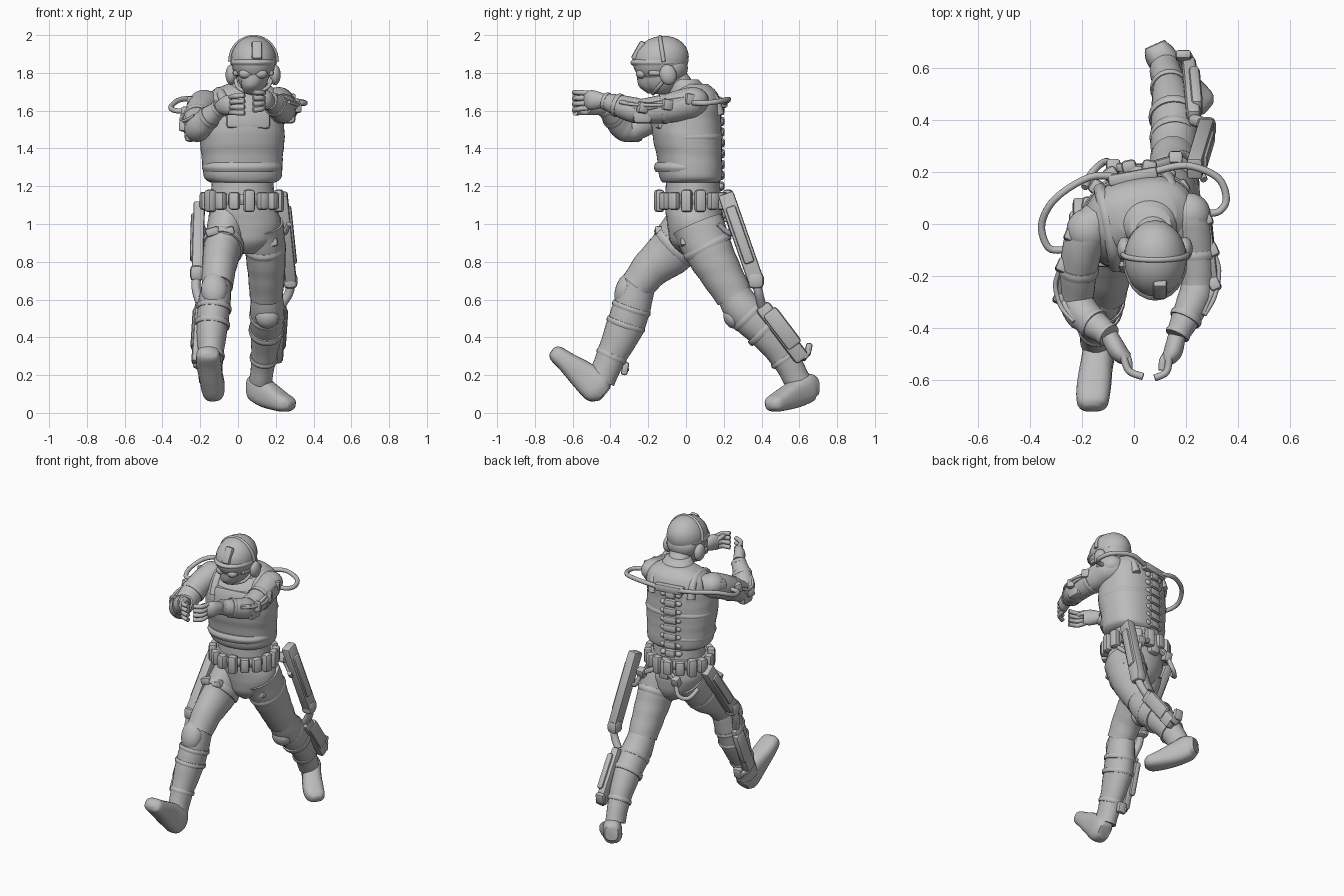
import bpy, bmesh, math
from mathutils import Vector as V, Matrix

cube = bpy.data.objects.get("Cube")
if cube:
    bpy.data.objects.remove(cube, do_unlink=True)

grey = bpy.data.materials.new("plain grey")
grey.use_nodes = True
grey.diffuse_color = (.5, .5, .5, 1)
grey.node_tree.nodes["Principled BSDF"].inputs["Base Color"].default_value = (.5, .5, .5, 1)


def finish(name, bm, angle=40):
    bmesh.ops.recalc_face_normals(bm, faces=bm.faces)
    mesh = bpy.data.meshes.new(name)
    bm.to_mesh(mesh)
    bm.free()
    mesh.materials.append(grey)
    ob = bpy.data.objects.new(name, mesh)
    bpy.context.collection.objects.link(ob)
    bpy.ops.object.select_all(action='DESELECT')
    ob.select_set(True)
    bpy.context.view_layer.objects.active = ob
    bpy.ops.object.shade_smooth_by_angle(angle=math.radians(angle))


def spline(points, steps):
    """Catmull-Rom interpolation of tuples of any length."""
    pts = [V(p) for p in points]
    out = []
    for i in range(len(pts) - 1):
        a, b = pts[max(i - 1, 0)], pts[i]
        c, d = pts[i + 1], pts[min(i + 2, len(pts) - 1)]
        for k in range(steps):
            t = k / steps
            out.append(b + (c - a) * (t / 2) + (a * 2 - b * 5 + c * 4 - d) * (t * t / 2)
                       + (b * 3 - a - c * 3 + d) * (t ** 3 / 2))
    return out + [pts[-1]]


def loft(name, stations, ref=None, power=1.0, sides=24, steps=5, wrinkle=0, yaw=0):
    """Skin rings (x, y, z, side radius, depth radius); level rings turned by yaw when ref is None."""
    rows = spline(stations, steps)
    bm = bmesh.new()
    rings = []
    for i, row in enumerate(rows):
        c = V(row[:3])
        if ref is None:
            side = V((math.cos(yaw), math.sin(yaw), 0))
            deep = V((-side.y, side.x, 0))
        else:
            t = (V(rows[min(i + 1, len(rows) - 1)][:3]) - V(rows[max(i - 1, 0)][:3])).normalized()
            deep = t.cross(V(ref)).normalized()
            side = deep.cross(t)
        ring = []
        for k in range(sides):
            a = math.tau * k / sides
            ca, sa = math.cos(a), math.sin(a)
            fold = 1 + wrinkle * math.sin(i * 1.7 + 2 * math.sin(a))
            ring.append(bm.verts.new(c + fold * (
                side * row[3] * math.copysign(abs(ca) ** power, ca)
                + deep * row[4] * math.copysign(abs(sa) ** power, sa))))
        rings.append(ring)
    for r, s in zip(rings, rings[1:]):
        for k in range(sides):
            j = (k + 1) % sides
            bm.faces.new((r[k], r[j], s[j], s[k]))
    bm.faces.new(rings[0])
    bm.faces.new(rings[-1])
    finish(name, bm, 50)


def tube(name, points, r):
    loft(name, [(*p, r, r) for p in points], (.3, .2, .93), sides=10)


def ball(name, centre, size, tilt=0):
    bm = bmesh.new()
    m = Matrix.Translation(centre) @ Matrix.Rotation(tilt, 4, 'X') @ Matrix.Diagonal((*size, 1))
    bmesh.ops.create_uvsphere(bm, u_segments=24, v_segments=14, radius=1, matrix=m)
    finish(name, bm, 60)


def bar(name, a, b, w, d, ref=(1, 0, 0), bevel=.012):
    """Bevelled box from a to b; w is measured along ref."""
    a, b = V(a), V(b)
    t = (b - a).normalized()
    deep = t.cross(V(ref)).normalized()
    side = deep.cross(t)
    m = Matrix((side * w, deep * d, b - a)).transposed().to_4x4()
    bm = bmesh.new()
    bmesh.ops.create_cube(bm, size=1, matrix=Matrix.Translation((a + b) / 2) @ m)
    bmesh.ops.bevel(bm, geom=bm.edges[:], offset=bevel, segments=2, affect='EDGES', profile=.5)
    finish(name, bm)


def band(name, a, b, rx, ry, ref=(1, 0, 0)):
    """Short strap around a limb between a and b."""
    mid = (V(a) + V(b)) / 2
    loft(name, [(*a, rx * .96, ry * .96), (*mid, rx, ry), (*b, rx * .96, ry * .96)], ref)


# Body core, the chest turned a little to its right
turn = .18
across = (math.cos(turn), math.sin(turn), 0)
loft("hips", [(.05, .05, .84, .04, .07), (.05, .05, .9, .14, .13), (.04, .05, 1, .19, .15),
              (.025, .04, 1.1, .175, .15), (.025, .035, 1.26, .16, .14)], wrinkle=.006)
loft("vest", [(.025, .025, 1.22, .17, .145), (.025, .025, 1.25, .205, .162), (.022, .018, 1.36, .215, .168),
              (.022, .008, 1.45, .224, .178), (.022, .005, 1.55, .22, .176),
              (.03, .022, 1.64, .21, .158), (.035, .035, 1.7, .178, .122), (.05, .035, 1.74, .11, .08)],
     power=.85, sides=40, wrinkle=.004, yaw=turn)
for z, r in ((1.3, .212), (1.46, .226)):
    loft("vest_fold", [(.022, .012, z - .025, r - .01, .168), (.022, .012, z, r, .178),
                       (.022, .012, z + .025, r - .01, .168)], power=.85, sides=40, yaw=turn)
bar("chest_panel", (.052, -.15, 1.5), (.05, -.125, 1.63), .24, .055, across, .025)
bar("back_panel", (-.005, .14, 1.26), (-.005, .135, 1.66), .22, .07, across, .03)
for x in (-.1, .16):
    dy = (x - .03) * turn
    tube("shoulder_strap", [(x + .03, dy - .14, 1.57), (x + .02, dy - .08, 1.665), (x, dy + .03, 1.7),
                            (x - .02, dy + .12, 1.67), (x - .03, dy + .155, 1.58)], .026)
loft("neck", [(.055, .02, 1.68, .085, .08), (.07, -.03, 1.75, .07, .07), (.08, -.08, 1.82, .07, .07)])
loft("collar", [(.055, .01, 1.7, .12, .105), (.06, 0, 1.74, .1, .09), (.065, -.01, 1.765, .08, .075)])

# Belt and pouches
loft("belt", [(.02, .04, 1.1, .185, .165), (.02, .04, 1.13, .195, .175), (.02, .04, 1.16, .185, .165)])
for k in range(16):
    a = math.tau * (k + .5) / 16
    x, y = .02 + .2 * math.cos(a), .04 + .185 * math.sin(a)
    tall = .05 + .012 * (k % 3 == 0)
    bar("belt_pouch", (x, y, 1.125 - tall), (x, y, 1.12 + tall), .058, .05, (-math.sin(a), math.cos(a), 0), .016)

# Head, helmet and headset
ball("head", (.08, -.13, 1.81), (.088, .115, .125), -.2)
ball("helmet", (.082, -.133, 1.87), (.12, .15, .124), .3)
ball("helmet_nape", (.08, -.08, 1.825), (.105, .09, .085), .2)
loft("helmet_rim", [(.082, -.143, 1.84, .116, .142), (.082, -.143, 1.855, .123, .152), (.082, -.138, 1.87, .116, .144)])
tube("helmet_ridge", [(.082 + .124 * math.cos(a), -.118 - .02 * math.sin(a), 1.86 + .13 * math.sin(a))
                      for a in [math.pi * k / 8 for k in range(9)]], .011)
bar("helmet_mount", (.1, -.278, 1.87), (.1, -.225, 1.965), .055, .035)
loft("face_mask", [(.06, -.17, 1.69, .025, .03), (.07, -.2, 1.73, .05, .05), (.08, -.205, 1.79, .065, .055)])
bar("goggle_strap", (-.028, -.13, 1.8), (.19, -.13, 1.8), .03, .14, (0, 0, 1))
for s in (-1, 1):
    ball("goggle_lens", (.08 + s * .04, -.235, 1.795), (.036, .03, .026))
    ball("ear_cup", (.08 + s * .116, -.095, 1.79), (.03, .045, .055), .2)
    tube("chin_strap", [(.083 + s * .1, -.1, 1.78), (.078 + s * .075, -.15, 1.72), (.072, -.175, 1.69)], .01)

# Legs: hip, knee, ankle paths with side and depth radii
thigh_r = [(-.055, .03, 1.0, .105, .14), (-.085, -.075, .86, .1, .128), (-.1, -.18, .77, .09, .105),
           (-.11, -.26, .67, .083, .09)]
shin_r = [(-.11, -.245, .7, .076, .085), (-.125, -.28, .58, .085, .098), (-.138, -.325, .45, .083, .1),
          (-.145, -.4, .29, .066, .078), (-.145, -.45, .17, .062, .074)]
thigh_l = [(.13, .06, 1.0, .11, .14), (.145, .12, .86, .108, .127), (.15, .185, .74, .098, .112),
           (.15, .255, .62, .088, .098)]
shin_l = [(.15, .235, .65, .082, .085), (.155, .31, .54, .091, .1), (.15, .43, .42, .083, .093),
          (.135, .53, .28, .065, .074), (.12, .59, .17, .06, .07)]
foot_r = [(-.125, -.43, .1, .04, .045), (-.13, -.465, .13, .06, .085), (-.143, -.54, .195, .062, .078),
          (-.155, -.63, .268, .066, .055), (-.16, -.69, .315, .058, .043), (-.16, -.71, .33, .03, .02)]
foot_l = [(.08, .69, .14, .042, .048), (.1, .65, .135, .058, .075), (.15, .58, .1, .06, .072),
          (.22, .5, .062, .064, .053), (.265, .462, .046, .056, .04), (.285, .445, .04, .03, .02)]
X = (1, 0, 0)
for side, thigh, shin, foot in (("right", thigh_r, shin_r, foot_r), ("left", thigh_l, shin_l, foot_l)):
    s = -1 if side == "right" else 1
    loft(side + "_thigh", thigh, X, wrinkle=.012)
    loft(side + "_shin", shin, X, wrinkle=.012)
    loft(side + "_boot", foot, X if s < 0 else (.7, .7, 0), power=.75)
    knee, calf, ankle = V(shin[1][:3]), V(shin[2][:3]), V(shin[3][:3])
    hip, low = V(thigh[1][:3]), V(thigh[2][:3])
    ball(side + "_knee_pad", knee + V((0, -.046 - s * .008, .075)), (.07, .055, .095), .35 * s)
    ball(side + "_lower_knee_pad", knee + V((0, -.055 - s * .01, -.035)), (.062, .045, .06), .35 * s)
    for u in (.1, .75):
        p = knee.lerp(calf, u)
        band(side + "_shin_strap", p, p + (calf - knee) * .2, .095, .107)
    band(side + "_ankle_strap", ankle, ankle.lerp(calf, .15), .075, .085)
    # Thigh harness with front pouches
    p = V(thigh[0][:3]).lerp(hip, .75)
    band(side + "_thigh_strap", p, p.lerp(low, .22), .113, .138)
    for dx in (-.05, .03):
        q = hip + V((dx, -.095 - s * .03, .07 - s * .03))
        bar(side + "_thigh_pouch", q - V((.035, 0, .01)), q + V((.035, 0, .01)), .045, .05, (0, 0, 1))
    # Outer actuator: housing, rod and end joint
    top = V((-.205, .07, 1.1)) if s < 0 else V((.232, .21, 1.16))
    end = V((-.215, -.19, .74)) if s < 0 else V((.28, .37, .7))
    bar(side + "_hip_actuator", top, end, .06, .085)
    mid = top.lerp(end, .5)
    bar(side + "_actuator_cover", mid.lerp(top, .7) + V((s * .02, 0, 0)), mid.lerp(end, .6) + V((s * .02, 0, 0)), .045, .055)
    bar(side + "_knee_joint", end - V((.04, 0, 0)), end + V((.035, 0, 0)), .085, .085, (0, 0, 1), .025)
    # Calf brace outside the shin
    back = V((-.075, .03, 0)) if s < 0 else V((.075, .09, .03))
    a, b = knee + back, ankle + back - V((0, 0, .03))
    tube(side + "_actuator_rod", [end, end.lerp(a, .5) + V((s * .015, 0, 0)), a], .024)
    bar(side + "_calf_brace", a, b, .055, .085, bevel=.02)
    bar(side + "_calf_plate", a.lerp(b, .1) + V((s * .015, .015, 0)), a.lerp(b, .75) + V((s * .015, .015, 0)), .045, .09, bevel=.02)
    tail = V((-.17, -.315, .23)) if s < 0 else V((.19, .655, .33))
    bar(side + "_heel_bracket", b, tail, .06, .025)
    bar(side + "_heel_tab", tail - V((0, .015, .03)), tail + V((0, 0, .04)), .06, .035)

# Arms: shoulder, elbow, wrist paths
upper_r = [(-.13, .03, 1.63, .07, .07), (-.18, -.04, 1.625, .08, .078), (-.212, -.16, 1.57, .076, .074),
           (-.222, -.28, 1.5, .066, .066)]
fore_r = [(-.222, -.25, 1.495, .052, .056), (-.213, -.32, 1.505, .07, .068), (-.165, -.375, 1.555, .061, .06),
          (-.095, -.43, 1.615, .042, .043)]
upper_l = [(.17, .06, 1.645, .07, .07), (.215, .02, 1.64, .083, .08), (.238, -.1, 1.612, .077, .072),
           (.245, -.23, 1.597, .066, .064)]
fore_l = [(.245, -.2, 1.597, .053, .054), (.238, -.27, 1.602, .067, .065), (.205, -.35, 1.625, .059, .058),
          (.165, -.43, 1.652, .042, .043)]
Z = (0, 0, 1)
for side, upper, fore in (("right", upper_r, fore_r), ("left", upper_l, fore_l)):
    s = -1 if side == "right" else 1
    loft(side + "_upper_arm", upper, Z, wrinkle=.012)
    loft(side + "_forearm", fore, Z, wrinkle=.012)
    sh, arm, elbow = (V(u[:3]) for u in upper[1:])
    mid, wrist = V(fore[2][:3]), V(fore[3][:3])
    out = V((s * .065, 0, .02))
    band(side + "_upper_strap", arm, arm.lerp(elbow, .25), .081, .079, Z)
    band(side + "_forearm_strap", mid, mid.lerp(wrist, .25), .064, .064, Z)
    band(side + "_glove_cuff", wrist.lerp(mid, .2), wrist, .049, .049, Z)
    bar(side + "_elbow_pad", elbow + V((s * .03, .05, -.02)), elbow + V((s * .03, -.05, -.02)), .09, .06, Z, .02)
    # Arm frame with its joint blocks
    bar(side + "_upper_frame", sh + out, elbow + out, .04, .03, Z)
    bar(side + "_fore_frame", elbow + out, mid + out * .8, .035, .03, Z)
    for p in (sh, arm, elbow):
        bar(side + "_frame_joint", p + out * .8 + V((0, .025, 0)), p + out * 1.15 - V((0, .025, 0)), .06, .045, Z)
    tube(side + "_frame_rod", [arm + out, arm.lerp(elbow, .6) + out * 1.3, elbow.lerp(mid, .4) + out * 1.25, mid + out], .009)
    # Hand with curved fingers and thumb
    tip = V((.035, -.575, 1.635)) if s < 0 else V((.08, -.58, 1.65))
    palm = wrist.lerp(tip, .42) + V((s * .02, 0, .005))
    loft(side + "_palm", [(*wrist, .036, .034), (*palm, .052, .036), (*palm.lerp(tip, .35), .046, .026)], Z)
    for k in range(4):
        lift = V((0, 0, .026 * (k - 1.5)))
        base = palm.lerp(tip, .2) + lift
        tube(side + "_finger", [base, base.lerp(tip + lift * 1.2, .55) + V((s * .02, -.02, 0)),
                                tip + lift * 1.2 + V((0, -.012, 0))], .014)
    tube(side + "_thumb", [palm, palm + V((-s * .035, -.025, .025)), palm + V((-s * .04, -.07, .03))], .015)
    # Shoulder plate and looping hose from the spine
    ball(side + "_shoulder_pad", sh + V((0, .015, .015)), (.08, .085, .07))
    loop = ((-.06, .18, 1.64), (-.17, .18, 1.66), (-.3, .1, 1.66), (-.355, 0, 1.62), (-.33, -.09, 1.6),
            (-.27, -.1, 1.6)) if s < 0 else ((.07, .2, 1.64), (.2, .225, 1.66), (.32, .18, 1.65),
                                             (.355, .1, 1.64), (.33, .05, 1.64), (.28, .04, 1.64))
    tube(side + "_shoulder_hose", loop, .014)
    # Lumbar arm, hip joint and hose round to the thigh
    joint = V((-.08, .22, 1.04)) if s < 0 else V((.16, .25, 1.05))
    bar(side + "_lumbar_arm", (.02, .21, 1.12), joint, .035, .035, (0, 1, 0))
    bar(side + "_hip_joint", joint - V((0, .01, .03)), joint + V((0, .01, .03)), .055, .05)
    tube(side + "_hip_hose", [joint, joint + V((s * .03, .02, -.08)), joint + V((s * .08, -.02, -.1)),
                              joint + V((s * .11, -.08, -.05))], .014)

# Segmented spine, slightly off centre
for k in range(8):
    z = 1.2 + k * .057
    w = .07 + .025 * math.sin(k * math.pi / 7)
    bar("spine_segment", (-.008, .175, z - .024), (-.008, .175, z + .026), w, .05, across, .014)
    for s in (-1, 1):
        ball("spine_knob", (s * .05 - .008, .17 + s * .01, z), (.022, .022, .018))
bar("spine_top_bracket", (-.1, .165, 1.64), (.09, .2, 1.64), .05, .045, Z)
bar("lumbar_hub", (.015, .205, 1.03), (.015, .2, 1.17), .075, .055, bevel=.02)
